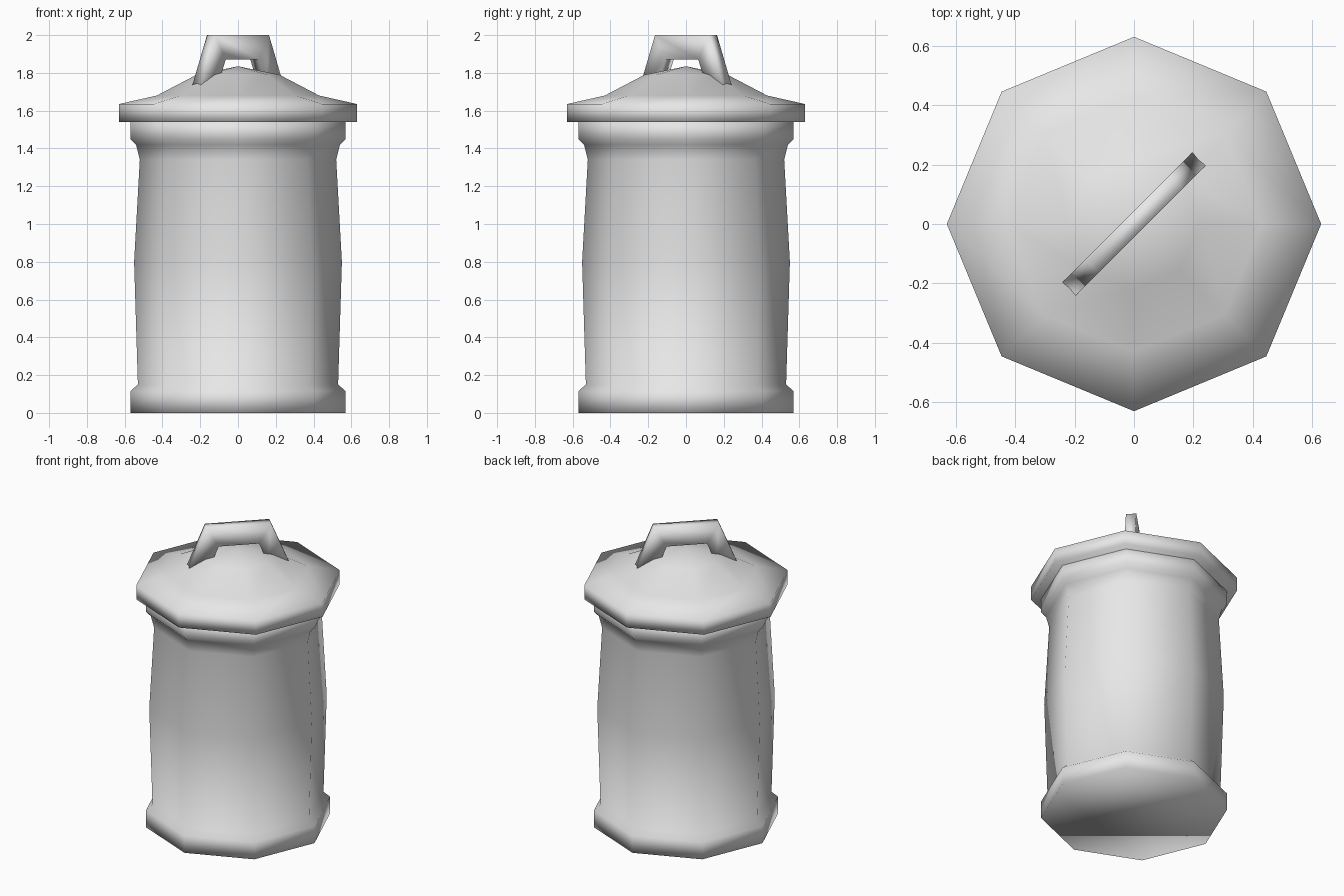
import bpy, bmesh, math

if "Cube" in bpy.data.objects:
    bpy.data.objects.remove(bpy.data.objects["Cube"])

grey = bpy.data.materials.new("light_grey")
grey.diffuse_color = (0.8, 0.8, 0.8, 1)
grey.use_nodes = True
grey.node_tree.nodes["Principled BSDF"].inputs["Base Color"].default_value = grey.diffuse_color


def finish(name, bm):
    bmesh.ops.recalc_face_normals(bm, faces=bm.faces)
    for f in bm.faces:
        f.smooth = True
    me = bpy.data.meshes.new(name)
    bm.to_mesh(me)
    bm.free()
    me.materials.append(grey)
    ob = bpy.data.objects.new(name, me)
    bpy.context.collection.objects.link(ob)
    return ob


def lathe(name, profile, sides=8, peak=None):
    """Octagonal turned shape, capped at both ends or ending in a peak."""
    bm = bmesh.new()
    rings = []
    for r, z in profile:
        rings.append([bm.verts.new((r * math.cos(2 * math.pi * i / sides),
                                    r * math.sin(2 * math.pi * i / sides), z))
                      for i in range(sides)])
    for a, b in zip(rings, rings[1:]):
        for i in range(sides):
            j = (i + 1) % sides
            bm.faces.new((a[i], a[j], b[j], b[i]))
    bm.faces.new(rings[0][::-1])
    if peak is None:
        bm.faces.new(rings[-1])
    else:
        top = bm.verts.new((0, 0, peak))
        for i in range(sides):
            bm.faces.new((rings[-1][i], rings[-1][(i + 1) % sides], top))
    return finish(name, bm)


# Bin body with base band and top collar
lathe("bin_body", [(0.57, 0), (0.57, 0.115), (0.53, 0.15), (0.55, 0.8),
                   (0.52, 1.34), (0.54, 1.42), (0.57, 1.45), (0.57, 1.55)])

# Domed lid
lathe("lid", [(0.63, 1.54), (0.63, 1.635), (0.43, 1.68), (0.22, 1.79)], peak=1.835)

# Handle: square-section arch along the diagonal
half = [((0.31, 1.735), (0.18, 1.735)), ((0.20, 2.0), (0.125, 1.87))]
path = half + [((-o[0], o[1]), (-n[0], n[1])) for o, n in reversed(half)]
bm = bmesh.new()
c = math.sqrt(0.5)
w = 0.032


def point(d, s, z):
    return bm.verts.new((c * (d - s), c * (d + s), z))


sections = [[point(o[0], -w, o[1]), point(o[0], w, o[1]),
             point(n[0], w, n[1]), point(n[0], -w, n[1])] for o, n in path]
for a, b in zip(sections, sections[1:]):
    for i in range(4):
        j = (i + 1) % 4
        bm.faces.new((a[i], a[j], b[j], b[i]))
bm.faces.new(sections[0])
bm.faces.new(sections[-1])
finish("lid_handle", bm)
